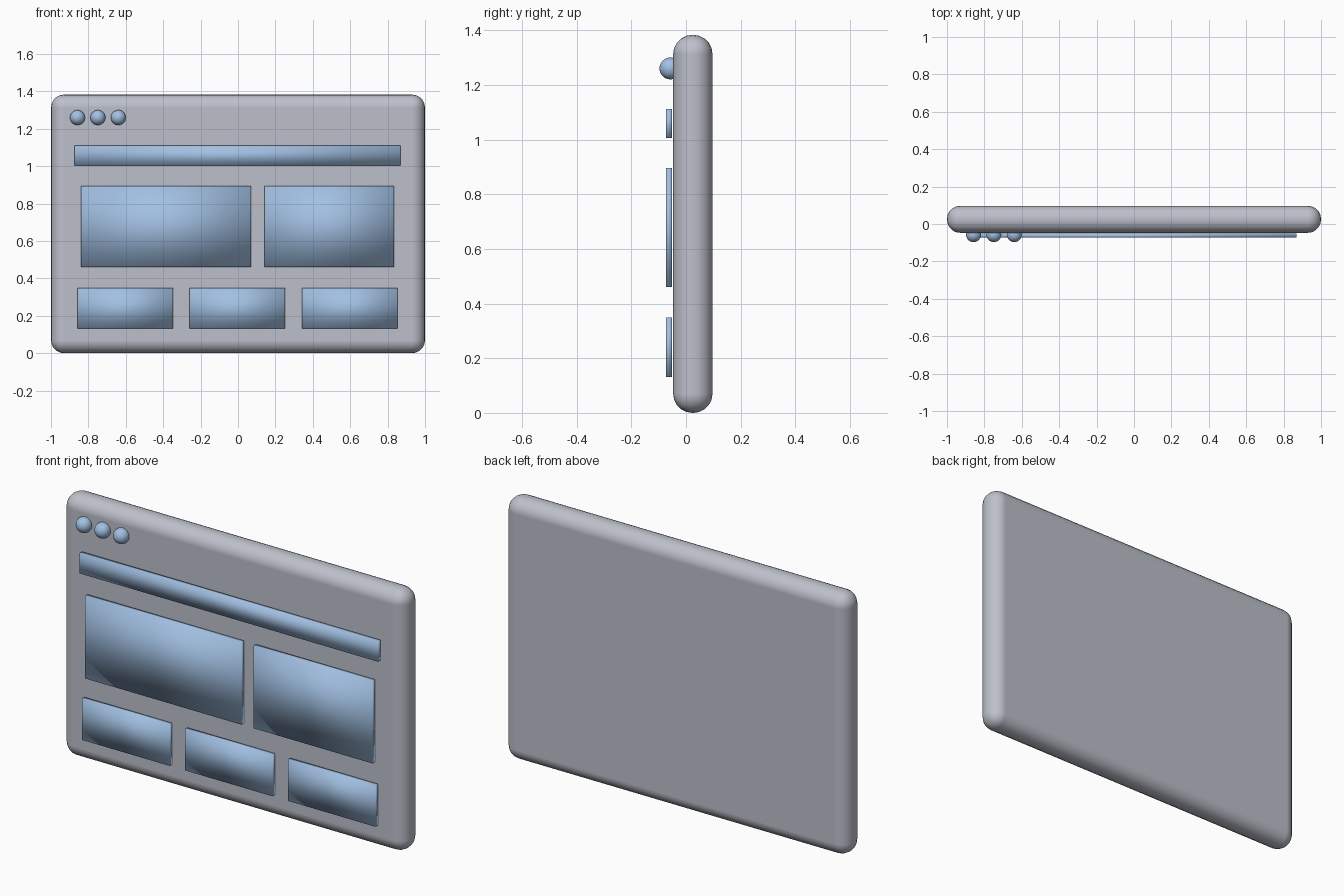
import bpy
import bmesh
from mathutils import Matrix, Vector

if "Cube" in bpy.data.objects:
    bpy.data.objects.remove(bpy.data.objects["Cube"], do_unlink=True)


def material(name, rgb):
    mat = bpy.data.materials.new(name)
    mat.use_nodes = True
    mat.diffuse_color = (*rgb, 1)
    mat.node_tree.nodes["Principled BSDF"].inputs["Base Color"].default_value = (*rgb, 1)
    return mat


GREY = material("light grey", (0.51, 0.53, 0.60))
BLUE = material("soft blue", (0.36, 0.53, 0.77))


def finish(name, bm, mat):
    mesh = bpy.data.meshes.new(name)
    bm.to_mesh(mesh)
    bm.free()
    mesh.materials.append(mat)
    mesh.shade_smooth()
    obj = bpy.data.objects.new(name, mesh)
    bpy.context.collection.objects.link(obj)
    return obj


def box(name, x, y, z, mat):
    """Box given by its (min, max) range on each axis."""
    low, high = (Vector(c) for c in zip(x, y, z))
    bm = bmesh.new()
    bmesh.ops.create_cube(bm, size=1, matrix=Matrix.Translation((low + high) / 2)
                          @ Matrix.Diagonal((*(high - low), 1)))
    return finish(name, bm, mat)


# Rounded window slab
frame = box("window_frame", (-1, 1), (-0.047, 0.097), (0, 1.383), GREY)
bevel = frame.modifiers.new("rounded edges", "BEVEL")
bevel.width = 0.07
bevel.segments = 5
bevel.harden_normals = True

# Raised panels, softly shaded across their faces
DEPTH = (-0.073, -0.052)
box("address_bar", (-0.873, 0.868), DEPTH, (1.005, 1.112), BLUE)
box("wide_panel", (-0.84, 0.07), DEPTH, (0.46, 0.895), BLUE)
box("side_panel", (0.142, 0.834), DEPTH, (0.46, 0.895), BLUE)
for i in range(3):
    left = -0.858 + 0.6 * i
    box(f"small_panel_{i + 1}", (left, left + 0.51), DEPTH, (0.131, 0.349), BLUE)

# Round buttons in the top corner
for i in range(3):
    bm = bmesh.new()
    bmesh.ops.create_uvsphere(bm, u_segments=24, v_segments=16, radius=0.04)
    button = finish(f"round_button_{i + 1}", bm, BLUE)
    button.location = (-0.858 + 0.109 * i, -0.057, 1.26)
